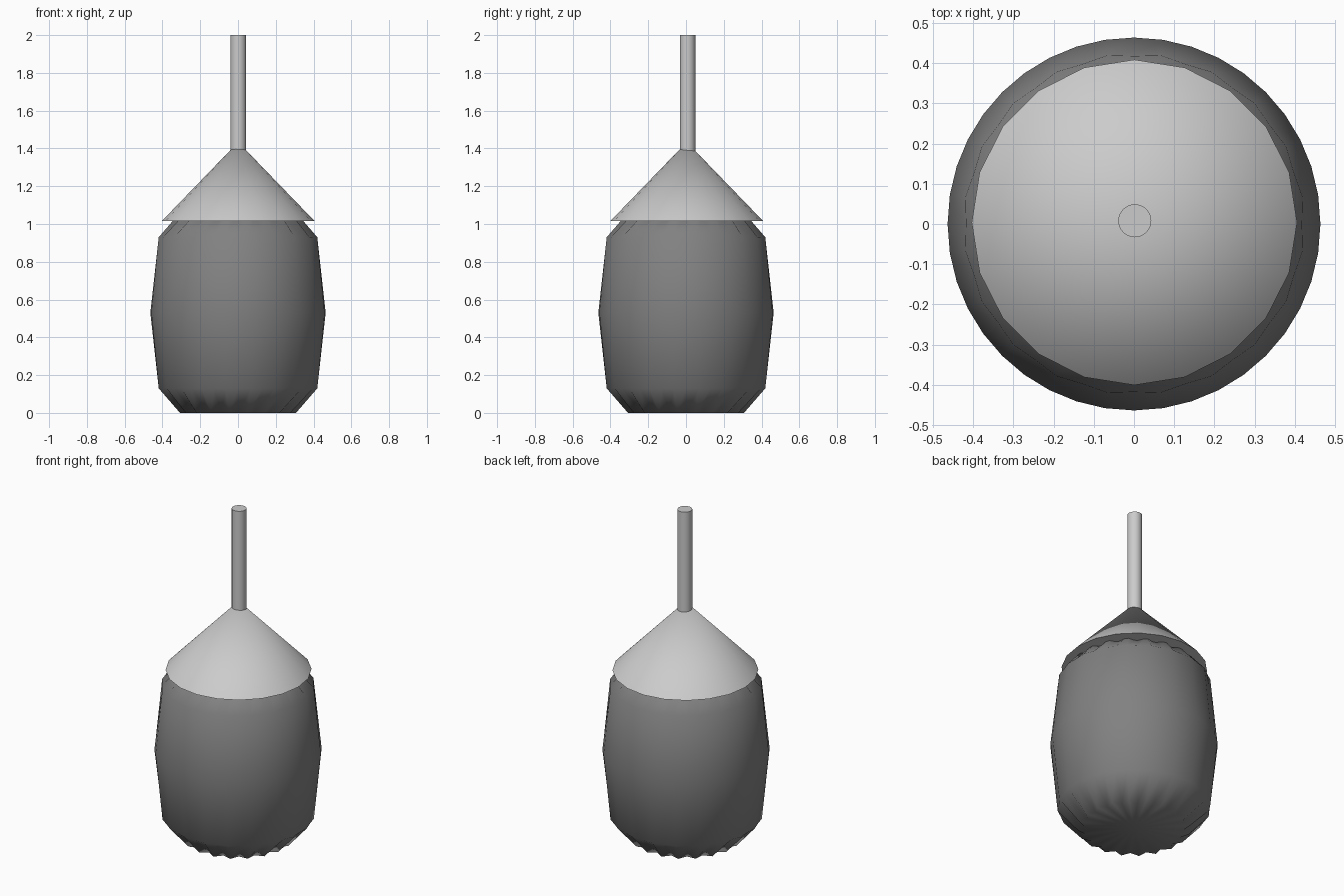
import bpy, bmesh, math

if "Cube" in bpy.data.objects:
    bpy.data.objects.remove(bpy.data.objects["Cube"])


def grey(name, v):
    mat = bpy.data.materials.new(name)
    mat.diffuse_color = (v, v, v, 1)
    mat.use_nodes = True
    mat.node_tree.nodes["Principled BSDF"].inputs["Base Color"].default_value = mat.diffuse_color
    return mat


def finish(name, bm, mat, sharp_angle=None):
    bmesh.ops.recalc_face_normals(bm, faces=bm.faces)
    mesh = bpy.data.meshes.new(name)
    bm.to_mesh(mesh)
    bm.free()
    mesh.materials.append(mat)
    obj = bpy.data.objects.new(name, mesh)
    bpy.context.collection.objects.link(obj)
    bpy.ops.object.select_all(action='DESELECT')
    obj.select_set(True)
    bpy.context.view_layer.objects.active = obj
    if sharp_angle is None:
        bpy.ops.object.shade_smooth()
    else:
        bpy.ops.object.shade_smooth_by_angle(angle=math.radians(sharp_angle))
    return obj


def cone(name, mat, sides, r1, r2, z1, z2, x=0.0, y=0.0):
    bm = bmesh.new()
    bmesh.ops.create_cone(bm, cap_ends=True, segments=sides,
                          radius1=r1, radius2=r2, depth=z2 - z1)
    bmesh.ops.translate(bm, verts=bm.verts, vec=(x, y, (z1 + z2) / 2))
    return finish(name, bm, mat, 40)


dark = grey("dark_grey", 0.22)
mid = grey("mid_grey", 0.52)

# Barrel body: 40 sides, with pleats gathered in at both ends
SIDES = 40
# (height, radius of pleat ridges, radius of pleat valleys)
PROFILE = [(0.0, 0.311, 0.277), (0.13, 0.425, 0.418), (0.53, 0.464, 0.464),
           (0.93, 0.425, 0.418), (1.06, 0.311, 0.277)]
bm = bmesh.new()
rings = []
for z, ridge, valley in PROFILE:
    ring = []
    for i in range(SIDES):
        a = math.tau * i / SIDES
        r = ridge if i % 2 else valley
        ring.append(bm.verts.new((r * math.cos(a), r * math.sin(a), z)))
    rings.append(ring)
for low, high in zip(rings, rings[1:]):
    for i in range(SIDES):
        j = (i + 1) % SIDES
        bm.faces.new((low[i], low[j], high[j], high[i]))
for ring, z in ((rings[0], 0.0), (rings[-1], PROFILE[-1][0])):
    centre = bm.verts.new((0, 0, z))
    for i in range(SIDES):
        bm.faces.new((ring[i], ring[(i + 1) % SIDES], centre))
finish("body", bm, dark)

# Conical cap and the thin stem above it
cone("cap", mid, 20, 0.405, 0.0, 1.015, 1.434, 0.001, 0.004)
cone("stem", mid, 32, 0.041, 0.041, 1.385, 2.0, 0.002, 0.008)
